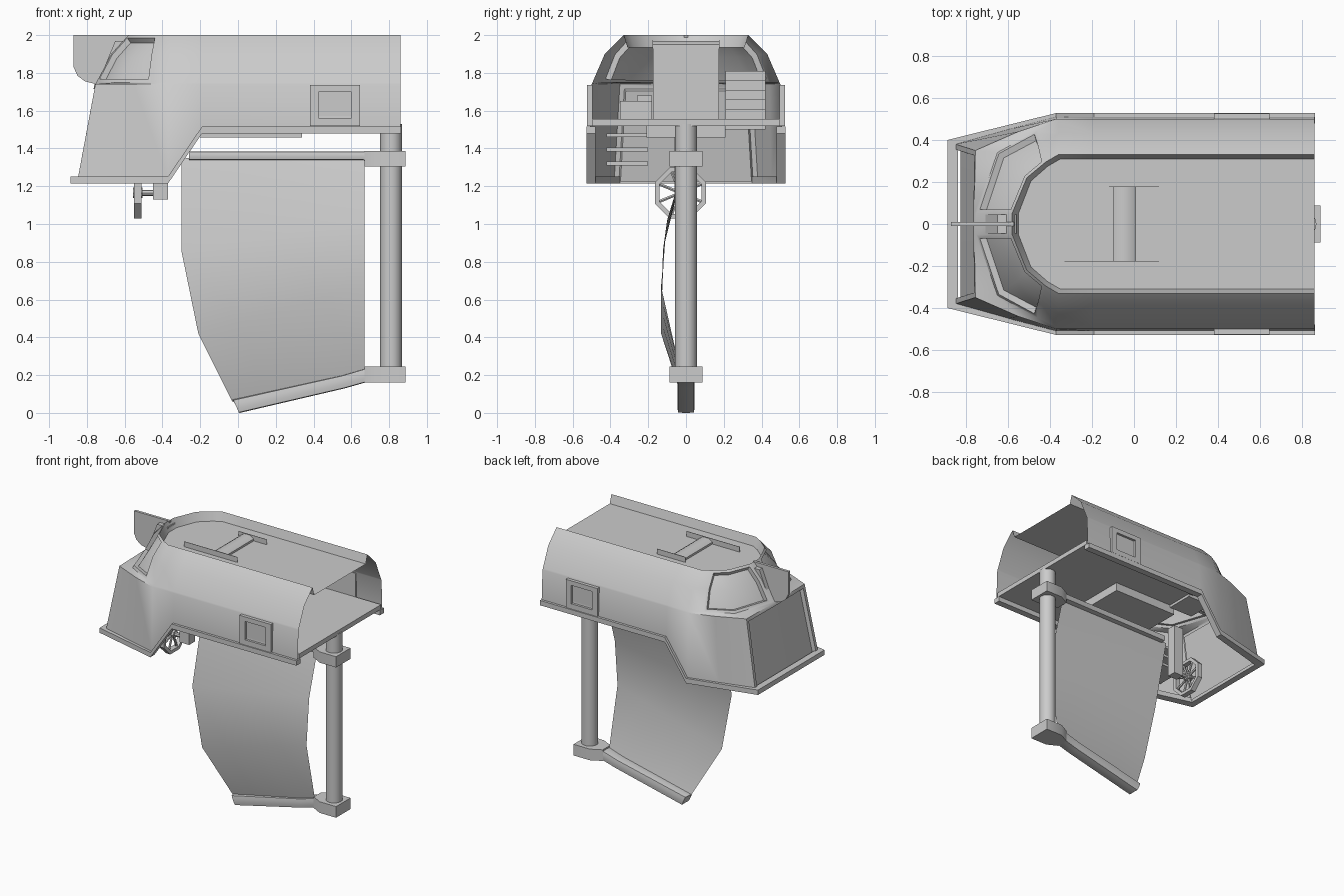
import bpy, bmesh
from math import radians, sin, cos, pi
from mathutils import Vector

if "Cube" in bpy.data.objects:
    bpy.data.objects.remove(bpy.data.objects["Cube"])


def finish(bm, name, angle=35, fix=True):
    if fix:
        bmesh.ops.recalc_face_normals(bm, faces=bm.faces[:])
    me = bpy.data.meshes.new(name)
    bm.to_mesh(me)
    bm.free()
    ob = bpy.data.objects.new(name, me)
    bpy.context.collection.objects.link(ob)
    bpy.context.view_layer.objects.active = ob
    ob.select_set(True)
    bpy.ops.object.shade_smooth_by_angle(angle=radians(angle))
    ob.select_set(False)
    return ob


def box(name, x0, x1, y0, y1, z0, z1):
    bm = bmesh.new()
    bmesh.ops.create_cube(bm, size=1)
    for v in bm.verts:
        v.co = Vector(((x0 + x1) / 2 + v.co.x * (x1 - x0),
                       (y0 + y1) / 2 + v.co.y * (y1 - y0),
                       (z0 + z1) / 2 + v.co.z * (z1 - z0)))
    return finish(bm, name)


def loft(name, rings, closed=True, caps=True, angle=35):
    """Skin a list of rings that have equal point counts."""
    bm = bmesh.new()
    vs = [[bm.verts.new(p) for p in r] for r in rings]
    n = len(rings[0])
    for a, b in zip(vs, vs[1:]):
        for i in range(n if closed else n - 1):
            j = (i + 1) % n
            bm.faces.new((a[i], a[j], b[j], b[i]))
    if closed and caps:
        bm.faces.new(vs[0])
        bm.faces.new(vs[-1])
    return finish(bm, name, angle)


def rod(name, p, q, r, n=16):
    p, q = Vector(p), Vector(q)
    rot = (q - p).to_track_quat('Z', 'Y')
    ring = [rot @ Vector((r * cos(2 * pi * i / n), r * sin(2 * pi * i / n), 0)) for i in range(n)]
    return loft(name, [[p + c for c in ring], [q + c for c in ring]])


# Hood shell: half outlines (x, y) from the nose to the rear, mirrored across y
levels = [
    (1.23, [(-.85, .07), (-.85, .38), (-.60, .45), (-.37, .51), (-.19, .51), (.86, .51)]),
    (1.74, [(-.76, .05), (-.755, .35), (-.55, .44), (-.37, .50), (-.19, .50), (.86, .50)]),
    (1.75, [(-.75, .05), (-.65, .34), (-.46, .445), (-.36, .495), (-.19, .495), (.86, .495)]),
    (1.90, [(-.67, .05), (-.58, .29), (-.44, .385), (-.36, .43), (-.19, .43), (.86, .43)]),
    (2.00, [(-.58, .05), (-.51, .22), (-.42, .295), (-.36, .33), (-.19, .33), (.86, .33)]),
    (1.935, [(-.55, .05), (-.49, .205), (-.41, .275), (-.35, .31), (-.19, .31), (.86, .31)]),
]
bm = bmesh.new()
rows = []
for z, lv in levels:
    half = [(x, y, 1.5 if z < 1.3 and x > -.3 else z) for x, y in lv]
    rows.append([bm.verts.new(p) for p in [(x, -y, h) for x, y, h in reversed(half)] + half])
windows, front = {1: [], -1: []}, []
for k, (a, b) in enumerate(zip(rows, rows[1:])):
    for i in range(11):
        f = bm.faces.new((a[i], b[i], b[i + 1], a[i + 1]))
        if k == 0 and i in (4, 5, 6):
            front.append(f)
        if k in (2, 3) and i in (6, 7):
            windows[1].append(f)
        if k in (2, 3) and i in (3, 4):
            windows[-1].append(f)
top = rows[-1]
for i in range(5):
    bm.faces.new((top[i], top[11 - i], top[10 - i], top[i + 1]))
bmesh.ops.recalc_face_normals(bm, faces=bm.faces[:])
if front[1].normal.x > 0:
    bmesh.ops.reverse_faces(bm, faces=bm.faces[:])
for group, t, d in ((front, .025, -.025), (windows[1], .02, -.03), (windows[-1], .02, -.03)):
    bmesh.ops.inset_region(bm, faces=group, thickness=t, depth=0, use_even_offset=True)
    bmesh.ops.inset_region(bm, faces=group, thickness=.008, depth=d, use_even_offset=True)
finish(bm, "hood_shell", 40, fix=False)

# Rim strip following the lower edge of the hood
half = [(-.887, .40, 1.215), (-.37, .528, 1.215), (-.19, .528, 1.48), (.862, .528, 1.48)]
path = [(x, -y, z) for x, y, z in reversed(half)] + half
rings = []
for x, y, z in path:
    s = 1 if y > 0 else -1
    xi, yi = x + (.05 if x < -.5 else 0), y - s * .05
    rings.append([(x, y, z), (x, y, z + .037), (xi, yi, z + .037), (xi, yi, z)])
loft("hood_rim", rings, angle=20)

# Framed vents on both flanks
for s, side in ((-1, "left"), (1, "right")):
    ring = lambda x0, x1, z0, z1, y: [(x0, s * y, z0), (x1, s * y, z0), (x1, s * y, z1), (x0, s * y, z1)]
    o, i = (.38, .645, 1.52, 1.735), (.425, .60, 1.56, 1.70)
    loft("vent_frame_" + side, [ring(*o, .495), ring(*o, .525), ring(*i, .525), ring(*i, .507)], angle=20)

# Nose fin and its mount
fin = [(-.87, 2), (-.87, 1.83), (-.85, 1.785), (-.81, 1.755), (-.75, 1.74), (-.64, 1.74), (-.57, 2)]
loft("nose_fin", [[(x, y, z) for x, z in fin] for y in (-.01, .01)])
mount = [(-.74, 1.75), (-.56, 1.75), (-.56, 1.97), (-.65, 1.97)]
loft("fin_mount", [[(x, y, z) for x, z in mount] for y in (-.045, .045)])

# Cabin interior: deck, seat back, rails, steps and lockers
box("deck", -.2, .86, -.495, .495, 1.52, 1.555)
box("deck_underplate", -.2, .34, -.21, .21, 1.457, 1.52)
seat = [(-.1, 1.555), (.01, 1.555), (.01, 1.95), (-.02, 1.97), (-.07, 1.97), (-.1, 1.95)]
loft("seat_back", [[(x, y, z) for x, z in seat] for y in (-.175, .175)])
box("seat_rail_left", -.33, .12, -.178, -.175, 1.93, 1.975)
box("seat_rail_right", -.12, .12, .175, .178, 1.93, 1.975)
for i in range(5):
    box("cabin_step", -.2 - i * .04, -.16 - i * .04, .21, .42, 1.5, 1.61 + i * .05)
box("cabin_locker", -.3, -.05, -.35, -.18, 1.555, 1.65)
box("cabin_locker_top", -.3, -.15, -.26, -.18, 1.65, 1.68)
for i in range(3):
    box("bow_shelf", -.6, -.4, -.42, -.2, 1.31 + i * .075, 1.33 + i * .075)
box("bow_post", -.45, -.37, -.06, .01, 1.13, 1.52)

# Steering wheel hanging under the nose
WY, WZ = -.03, 1.165
rings = []
for k in range(9):
    a = pi / 4 * (k + .5)
    rings.append([(x, WY + r * cos(a), WZ + r * sin(a))
                  for x, r in ((-.55, .12), (-.55, .146), (-.51, .146), (-.51, .12))])
loft("wheel_ring", rings, caps=False, angle=20)
for k in range(8):
    a = pi / 4 * k + pi / 8
    rod("wheel_spoke", (-.53, WY, WZ), (-.53, WY + .125 * cos(a), WZ + .125 * sin(a)), .009, 6)
rod("wheel_hub", (-.555, WY, WZ), (-.505, WY, WZ), .028, 8)
rod("wheel_shaft", (-.51, WY, WZ), (-.43, WY, WZ), .016, 8)

# Mast with collars
rod("mast", (.81, 0, .165), (.81, 0, 1.53), .058)


def collar(name, z0, z1):
    o = [(.67, -.045), (.75, -.087), (.888, -.087), (.888, .087), (.75, .087), (.67, .045)]
    loft(name, [[(x, y, z) for x, y in o] for z in (z0, z1)])


collar("upper_collar", 1.305, 1.387)
collar("lower_collar", .16, .245)


# Booms: flat-sided rounded section running into the collars
def boom(name, stations):
    rings = []
    sq = lambda v: max(-1, min(1, v * 1.3))
    for x, zc, w, h, slant in stations:
        rings.append([(x + slant * sin(a), w * sq(cos(a)), zc + h * sq(sin(a)))
                      for a in (2 * pi * (i + .5) / 12 for i in range(12))])
    loft(name, rings, angle=40)


boom("upper_boom", [(-.26, 1.362, .035, .022, 0), (.66, 1.362, .042, .022, 0), (.76, 1.346, .06, .04, 0)])
boom("lower_boom", [(-.01, .035, .045, .035, -.02), (.56, .165, .045, .034, -.01),
                    (.67, .197, .045, .037, 0), (.76, .202, .06, .041, 0)])

# Sail blade, bowed toward -y: (front x, z), rear z, front y, rear y
sail = [(-.30, 1.35, 1.35, 0, 0), (-.30, .86, 1.02, -.122, -.10),
        (-.21, .42, .67, -.132, -.132), (-.03, .06, .22, -.015, -.03)]
rings = []
for x0, z0, z1, y0, y1 in sail:
    rings.append([(x0 + (.67 - x0) * t / 4, y0 + (y1 - y0) * t / 4, z0 + (z1 - z0) * t / 4)
                  for t in range(5)])
loft("sail_blade", rings, closed=False, angle=60)
